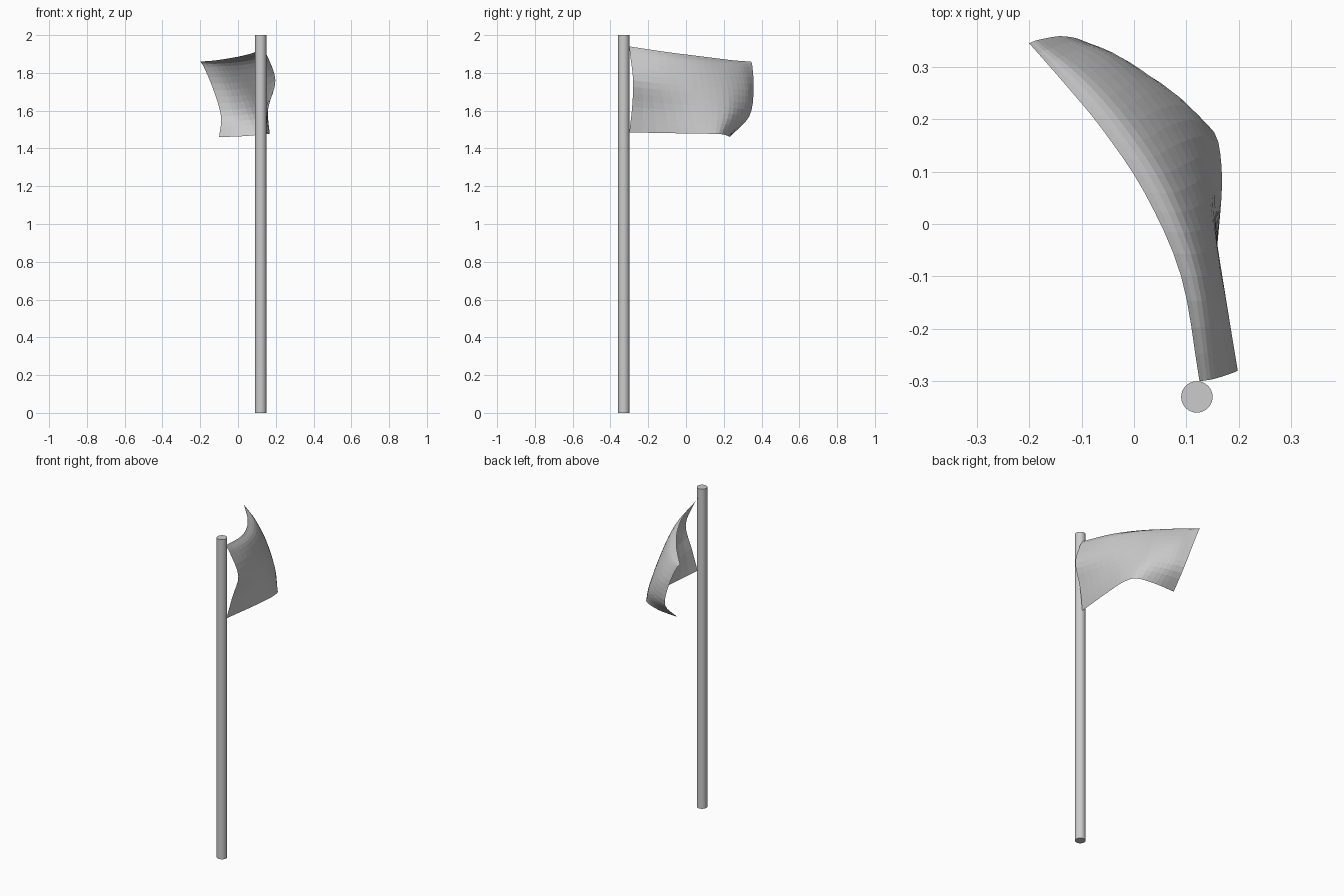
import bpy
from mathutils import Vector

if "Cube" in bpy.data.objects:
    bpy.data.objects.remove(bpy.data.objects["Cube"])

# Pole
bpy.ops.mesh.primitive_cylinder_add(vertices=32, radius=0.03, depth=2, location=(0.12, -0.33, 1))
pole = bpy.context.object
pole.name = "pole"
bpy.ops.object.shade_smooth_by_angle()

# Flag control rows, top to bottom; each runs from the hoist to the free edge
rows = [
    [(.125, -.30, 1.94), (.09, -.10, 1.91), (.02, .06, 1.89), (-.06, .18, 1.875), (-.13, .265, 1.865), (-.20, .345, 1.86)],
    [(.155, -.295, 1.89), (.13, -.10, 1.865), (.075, .06, 1.85), (-.005, .19, 1.84), (-.09, .285, 1.835), (-.18, .352, 1.83)],
    [(.198, -.28, 1.76), (.165, -.09, 1.74), (.12, .08, 1.73), (.05, .22, 1.72), (-.04, .315, 1.71), (-.13, .358, 1.71)],
    [(.16, -.285, 1.62), (.158, -.06, 1.60), (.148, .10, 1.59), (.10, .225, 1.585), (.0, .30, 1.575), (-.09, .335, 1.57)],
    [(.13, -.30, 1.485), (.16, -.03, 1.48), (.167, .11, 1.478), (.14, .19, 1.475), (.03, .225, 1.465), (-.10, .23, 1.46)],
]


def spline(points, steps):
    """Smooth curve through the points, with steps segments between each pair."""
    p = [Vector(q) for q in points]
    p = [2 * p[0] - p[1]] + p + [2 * p[-1] - p[-2]]
    out = []
    for i in range(1, len(p) - 2):
        a, b, c, d = p[i - 1:i + 3]
        for k in range(steps):
            t = k / steps
            out.append(0.5 * (2 * b + (c - a) * t + (2 * a - 5 * b + 4 * c - d) * t * t
                              + (3 * b - a - 3 * c + d) * t ** 3))
    return out + [p[-2]]


# Flag: spline surface with flat facets
fine_rows = [spline(r, 4) for r in rows]
columns = [spline(c, 4) for c in zip(*fine_rows)]
n = len(columns[0])
verts = [v for col in columns for v in col]
faces = [(i * n + j, i * n + j + 1, (i + 1) * n + j + 1, (i + 1) * n + j)
         for i in range(len(columns) - 1) for j in range(n - 1)]
mesh = bpy.data.meshes.new("flag")
mesh.from_pydata(verts, [], faces)
flag = bpy.data.objects.new("flag", mesh)
bpy.context.collection.objects.link(flag)
